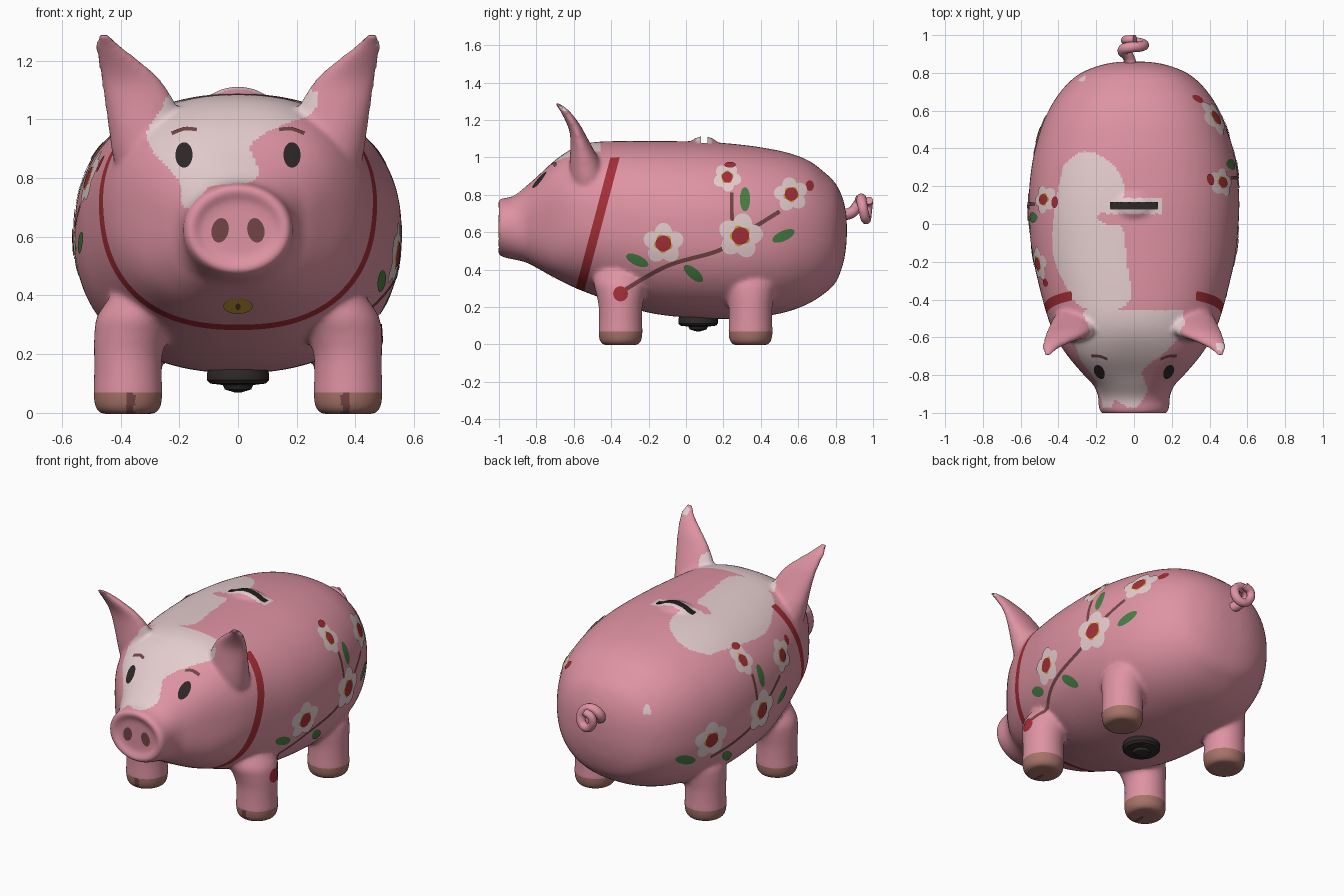
import bpy, bmesh, math
from mathutils import Vector
from mathutils.bvhtree import BVHTree

old = bpy.data.objects.get("Cube")
if old:
    bpy.data.objects.remove(old, do_unlink=True)

# Colours
COLOURS = {
    "pink": (.73, .29, .36), "cream": (.78, .61, .62), "red": (.37, .028, .038),
    "hoof_tan": (.38, .17, .14), "brown": (.17, .06, .06), "black": (.026, .021, .021),
    "green": (.065, .21, .06), "yellow": (.62, .36, .04)}
MATS = {}
for label, rgb in COLOURS.items():
    m = bpy.data.materials.new(label)
    m.use_nodes = True
    m.diffuse_color = (*rgb, 1)
    bsdf = m.node_tree.nodes["Principled BSDF"]
    bsdf.inputs["Base Color"].default_value = (*rgb, 1)
    bsdf.inputs["Roughness"].default_value = .6
    MATS[label] = m
INDEX = {label: i for i, label in enumerate(COLOURS)}


def add_object(name, data, *labels):
    ob = bpy.data.objects.new(name, data)
    bpy.context.scene.collection.objects.link(ob)
    for label in labels:
        data.materials.append(MATS[label])
    return ob


def mesh_from(bm, name):
    mesh = bpy.data.meshes.new(name)
    bm.to_mesh(mesh)
    bm.free()
    return mesh


def smooth_object(ob, degrees=40):
    bpy.ops.object.select_all(action='DESELECT')
    ob.select_set(True)
    bpy.context.view_layer.objects.active = ob
    bpy.ops.object.shade_smooth_by_angle(angle=math.radians(degrees))


def spline(rows, n=4):
    """Smooth curve through rows of numbers."""
    out = []
    for i in range(len(rows) - 1):
        quad = [rows[max(i - 1, 0)], rows[i], rows[i + 1], rows[min(i + 2, len(rows) - 1)]]
        for k in range(n):
            t = k / n
            out.append([b + .5 * t * (c - a + t * (2 * a - 5 * b + 4 * c - d + t * (3 * (b - c) + d - a)))
                        for a, b, c, d in zip(*quad)])
    return out + [list(rows[-1])]


def angles(n):
    return [2 * math.pi * i / n for i in range(n)]


def loft(bm, rings):
    loops = [[bm.verts.new(p) for p in ring] for ring in rings]
    faces = [bm.faces.new(loops[0]), bm.faces.new(loops[-1])]
    for a, b in zip(loops, loops[1:]):
        for i in range(len(a)):
            j = (i + 1) % len(a)
            faces.append(bm.faces.new((a[i], a[j], b[j], b[i])))
    bmesh.ops.recalc_face_normals(bm, faces=faces)


def upright(rows, n=32):
    """Horizontal elliptical rings from rows of x, y, z, rx, ry."""
    return [[(x + rx * math.cos(a), y + ry * math.sin(a), z) for a in angles(n)]
            for x, y, z, rx, ry in rows]


def section(y, w, lo, hi):
    """Cross-section of the body: round snout, boxier brow."""
    e = .87 - .17 * math.exp(-((y + .74) / .12) ** 2) + .13 * math.exp(-((y + 1) / .08) ** 2)
    ring = []
    for a in angles(72):
        c, s = (math.copysign(abs(k) ** e, k) for k in (math.cos(a), math.sin(a)))
        ring.append((w * c, y, (lo + hi) / 2 + (hi - lo) / 2 * s))
    return ring


# Body: rows of y, half width, bottom, top
bm = bmesh.new()
BODY = [(-.985, .125, .53, .72), (-1.005, .16, .488, .762), (-.985, .184, .47, .78),
        (-.94, .188, .457, .787), (-.9, .193, .45, .808), (-.85, .217, .436, .85),
        (-.8, .265, .41, .893), (-.7, .35, .355, .985), (-.6, .415, .305, 1.05),
        (-.5, .455, .265, 1.08), (-.35, .497, .21, 1.087), (-.15, .54, .16, 1.087),
        (.1, .558, .138, 1.083), (.3, .543, .138, 1.067), (.45, .51, .155, 1.045),
        (.56, .472, .18, 1.02), (.66, .418, .22, .98), (.74, .355, .272, .92),
        (.8, .28, .33, .86), (.84, .18, .43, .775), (.857, .09, .53, .69), (.86, .02, .6, .62)]
loft(bm, [section(*row) for row in spline(BODY)])

# Ears and legs, both sides
EAR = [(.27, -.5, .72, .1, .09), (.305, -.52, .86, .118, .095), (.318, -.537, .96, .122, .085),
       (.33, -.556, 1.04, .122, .063), (.358, -.578, 1.12, .107, .042), (.393, -.604, 1.18, .083, .034),
       (.442, -.65, 1.25, .044, .025), (.46, -.695, 1.293, .017, .013)]
LEG = [(.375, -.004, .09), (.375, .015, .11), (.375, .06, .118), (.375, .12, .116),
       (.374, .2, .117), (.36, .27, .13), (.33, .34, .145), (.27, .45, .12)]
for s in (1, -1):
    loft(bm, upright([(s * x, *rest) for x, *rest in spline(EAR)]))
    for y in (-.35, .345):
        loft(bm, upright([(s * x, y, z, r, r) for x, z, r in spline(LEG)]))

# Raised lip around the coin slot
lip = bmesh.ops.create_uvsphere(bm, u_segments=32, v_segments=16, radius=1)["verts"]
for v in lip:
    v.co = (v.co.x * .11, .095 + v.co.y * .08, 1.055 + v.co.z * .058)

body = add_object("pig_body", mesh_from(bm, "pig_body"))
fuse = body.modifiers.new("fuse", 'REMESH')
fuse.mode, fuse.voxel_size = 'VOXEL', .011
soften = body.modifiers.new("soften", 'SMOOTH')
soften.factor, soften.iterations = .5, 12

# Coin slot cut
bm = bmesh.new()
for v in bmesh.ops.create_cube(bm, size=1)["verts"]:
    v.co = (v.co.x * .25, .097 + v.co.y * .036, 1.145 + v.co.z * .2)
cutter = add_object("slot_cutter", mesh_from(bm, "slot_cutter"))
cutter.hide_render = True
cut = body.modifiers.new("slot", 'BOOLEAN')
cut.operation, cut.object = 'DIFFERENCE', cutter
bpy.context.view_layer.update()
fused = bpy.data.meshes.new_from_object(body.evaluated_get(bpy.context.evaluated_depsgraph_get()))
body.modifiers.clear()
body.data = fused
bpy.data.objects.remove(cutter, do_unlink=True)
fused.materials.clear()
for label in COLOURS:
    fused.materials.append(MATS[label])

# Clean cuts for the collar and the hooves
COLLAR_N, COLLAR_C, HALF = Vector((0, .967, -.256)), Vector((0, -.472, .65)), .024
bm = bmesh.new()
bm.from_mesh(fused)
for co, no in ((COLLAR_C + COLLAR_N * HALF, COLLAR_N), (COLLAR_C - COLLAR_N * HALF, COLLAR_N),
               (Vector((0, 0, .07)), Vector((0, 0, 1)))):
    bmesh.ops.bisect_plane(bm, geom=bm.verts[:] + bm.edges[:] + bm.faces[:],
                           dist=1e-5, plane_co=co, plane_no=no)

FACE_PATCH = spline([(-.22, 1.12), (.04, 1.13), (.25, 1.1), (.27, 1.06), (.245, 1.015), (.16, .985),
                     (.08, .945), (.04, .9), (.07, .83), (.04, .785), (-.1, .77), (-.14, .7),
                     (-.19, .71), (-.2, .79), (-.29, .89), (-.31, .96), (-.27, 1.02)], 3)
BACK_PATCH = spline([(-.375, .31), (-.285, .38), (-.19, .37), (-.1, .3), (-.05, .2), (-.08, .1),
                     (-.195, .045), (-.15, 0), (-.06, -.02), (-.04, -.19), (-.02, -.4), (-.13, -.46),
                     (-.28, -.44), (-.35, -.35), (-.43, -.16), (-.42, .1)], 3)


def inside(u, v, poly):
    hit = False
    for (a, b), (c, d) in zip(poly, poly[1:] + poly[:1]):
        if (b > v) != (d > v) and u < a + (v - b) / (d - b) * (c - a):
            hit = not hit
    return hit


def body_colour(p):
    x, y, z = p
    if z < .07:
        return "brown" if abs(abs(x) - .367) < .014 and y < -.36 else "hoof_tan"
    if abs(x) < .126 and abs(y - .097) < .0185 and z > 1.03:
        return "black"
    if z < 1 and abs((p - COLLAR_C).dot(COLLAR_N)) < HALF:
        return "red"
    if -.97 < y < -.46 and z > .68 and inside(x, z, FACE_PATCH):
        return "cream"
    if z > .75 and (inside(x, y, BACK_PATCH) or abs(x) < .15 and abs(y - .097) < .042
                    or math.hypot(x + .28, y - .78) < .025):
        return "cream"
    return "cream" if x > .44 and z > 1.25 and y > -.67 else "pink"


for f in bm.faces:
    f.material_index = INDEX[body_colour(f.calc_center_median())]
tree = BVHTree.FromBMesh(bm)
bm.to_mesh(fused)
bm.free()
smooth_object(body)


# Painted plates laid on the skin; side 0 is the face, 1 and -1 the flanks
def plate(name, rows, label, side, lift):
    look = Vector((-side, 0, 0)) if side else Vector((0, 1, 0))
    bm = bmesh.new()
    grid = []
    for row in rows:
        line = []
        for u, v in row:
            if side < 0:
                u = .35 - u
            p = Vector((0, u, v)) if side else Vector((u, 0, v))
            loc, normal, *_ = tree.ray_cast(p - look * 2, look)
            if loc is None:
                loc, normal, *_ = tree.find_nearest(p - look * .5)
            line.append(bm.verts.new(loc + normal * lift))
        grid.append(line)
    for a, b in zip(grid, grid[1:]):
        for i in range(len(a) - 1):
            bm.faces.new((a[i], a[i + 1], b[i + 1], b[i]))
    bmesh.ops.remove_doubles(bm, verts=bm.verts[:], dist=1e-5)
    bm.normal_update()
    if sum(f.normal.dot(look) * f.calc_area() for f in bm.faces) > 0:
        bmesh.ops.reverse_faces(bm, faces=bm.faces[:])
    for f in bm.faces:
        f.smooth = True
    add_object(name, mesh_from(bm, name), label)


def blob(u, v, a, b, turn=0, petals=False):
    c, s = math.cos(math.radians(turn)), math.sin(math.radians(turn))
    edge = []
    for t in angles(40) + [0]:
        k = .72 + .28 * abs(math.cos(2.5 * t)) if petals else 1
        p, q = a * k * math.cos(t), b * k * math.sin(t)
        edge.append((p * c - q * s, p * s + q * c))
    return [[(u + f * p, v + f * q) for p, q in edge] for f in (0, .25, .5, .75, 1)]


def ribbon(points, half):
    path = [Vector(p) for p in spline(points, 10)]
    rows = []
    for i, p in enumerate(path):
        d = (path[min(i + 1, len(path) - 1)] - path[max(i - 1, 0)]).normalized()
        n = Vector((-d.y, d.x)) * half
        rows.append([p - n, p, p + n])
    return rows


# Blossom branches
FLOWERS = [(-.12, .54, .11, 90), (.29, .58, .122, 80), (.22, .89, .076, 60), (.56, .8, .092, 100)]
LEAVES = [(-.26, .45, -25), (.04, .38, -40), (.315, .775, 90), (.52, .58, 25)]
for s, tag in ((1, "left"), (-1, "right")):
    stem = [(-.33, .29), (-.1, .42), (.17, .5), (.29, .58), (.5, .71)]
    plate(f"branch_{tag}", ribbon(stem if s > 0 else stem[1:], .011), "brown", s, .002)
    plate(f"twig_{tag}", ribbon([(.25, .62), (.245, .7), (.245, .81)], .01), "brown", s, .002)
    for i, (u, v, turn) in enumerate(LEAVES):
        plate(f"leaf_{tag}_{i}", blob(u, v, .064, .027, turn), "green", s, .003)
    for i, (u, v, r, turn) in enumerate(FLOWERS):
        plate(f"petals_{tag}_{i}", blob(u, v, r, r, turn, True), "cream", s, .004)
        plate(f"pollen_{tag}_{i}", blob(u, v, r * .47, r * .47, turn + 30, True), "yellow", s, .006)
        plate(f"flower_heart_{tag}_{i}", blob(u, v, r * .38, r * .38), "red", s, .008)
    plate(f"small_bud_{tag}", blob(.66, .847, .022, .028), "red", s, .003)
    plate(f"top_bud_{tag}", blob(.235, .955, .03, .015), "red", s, .007)
plate("leg_bud", blob(-.35, .27, .038, .04), "red", 1, .004)

# Face and collar bell
for s, tag in ((1, "left"), (-1, "right")):
    plate(f"eye_{tag}", blob(s * .183, .877, .029, .043), "black", 0, .003)
    plate(f"nostril_{tag}", blob(s * .061, .622, .029, .042, s * 12), "brown", 0, .003)
    brow = [(s * .14, .963), (s * .18, .966), (s * .225, .95)]
    plate(f"eyebrow_{tag}", ribbon(brow, .006), "brown", 0, .003)
plate("collar_bell", blob(0, .366, .05, .026), "yellow", 0, .003)
plate("bell_hole", blob(0, .366, .009, .011), "brown", 0, .005)

# Belly plug
bm = bmesh.new()
PLUG = [(.07, .012), (.08, .045), (.095, .052), (.1, .095), (.112, .106), (.135, .106), (.17, .09)]
loft(bm, upright([(0, .065, z, r, r) for z, r in PLUG], 24))
smooth_object(add_object("belly_plug", mesh_from(bm, "belly_plug"), "black"), 30)

# Curly tail
TAIL = [(-.01, .82, .69), (-.03, .885, .705), (-.058, .92, .745), (-.02, .935, .778), (.035, .94, .76),
        (.052, .95, .71), (.015, .962, .668), (-.035, .968, .695), (-.04, .975, .745), (.005, .978, .77)]
curve = bpy.data.curves.new("curly_tail", 'CURVE')
curve.dimensions = '3D'
curve.bevel_depth, curve.bevel_resolution, curve.use_fill_caps = .027, 4, True
line = curve.splines.new('BEZIER')
line.bezier_points.add(len(TAIL) - 1)
for i, (point, co) in enumerate(zip(line.bezier_points, TAIL)):
    point.co = co
    point.handle_left_type = point.handle_right_type = 'AUTO'
    point.radius = 1.15 - .035 * i
add_object("curly_tail", curve, "pink")
